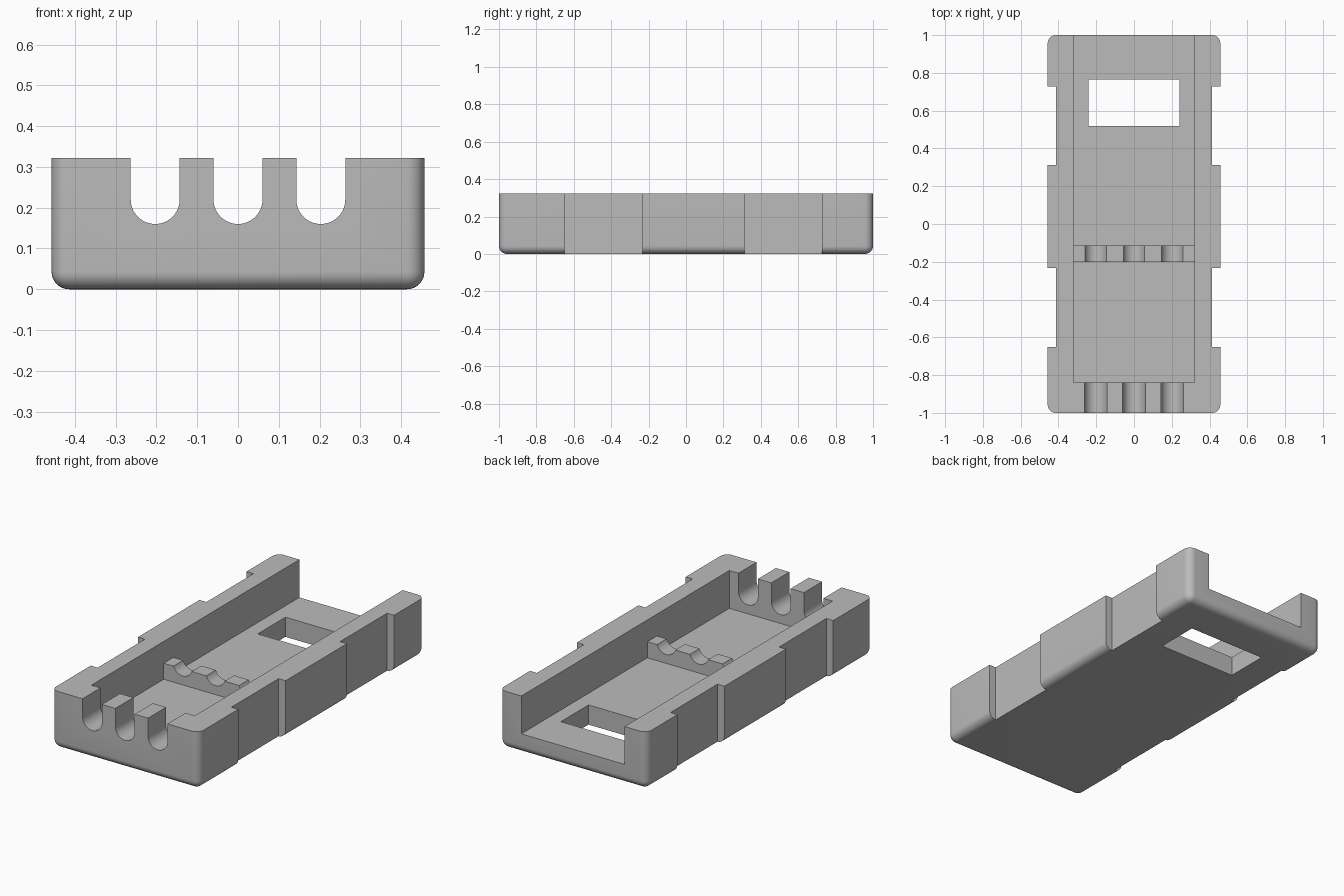
import bpy, bmesh, math
from mathutils import Matrix, Vector

if "Cube" in bpy.data.objects:
    bpy.data.objects.remove(bpy.data.objects["Cube"])

HALF_W, HEIGHT, FLOOR, RADIUS = 0.457, 0.322, 0.11, 0.043
SLOT_X, SLOT_R, SLOT_Z = (-0.203, 0, 0.203), 0.06, 0.22

grey = bpy.data.materials.new("light grey plastic")
grey.use_nodes = True
grey.diffuse_color = (0.5, 0.5, 0.5, 1)
grey.node_tree.nodes["Principled BSDF"].inputs["Base Color"].default_value = grey.diffuse_color


def finish(name, bm):
    mesh = bpy.data.meshes.new(name)
    bmesh.ops.recalc_face_normals(bm, faces=bm.faces)
    bm.to_mesh(mesh)
    bm.free()
    mesh.materials.append(grey)
    obj = bpy.data.objects.new(name, mesh)
    bpy.context.collection.objects.link(obj)
    return obj


def box_mesh(x, y, z):
    """Box spanning the given (low, high) pairs."""
    bm = bmesh.new()
    size = [b - a for a, b in (x, y, z)]
    mid = [(a + b) / 2 for a, b in (x, y, z)]
    bmesh.ops.create_cube(bm, size=1, matrix=Matrix.Translation(mid) @ Matrix.Diagonal((*size, 1)))
    return bm


def slot_mesh(x, y):
    """Round-bottomed, open-topped channel running along y."""
    bm = bmesh.new()
    arc = [(x + SLOT_R * math.cos(a), SLOT_Z + SLOT_R * math.sin(a))
           for a in (math.pi * (1 + i / 24) for i in range(25))]
    outline = [(x - SLOT_R, HEIGHT + 0.1)] + arc + [(x + SLOT_R, HEIGHT + 0.1)]
    face = bm.faces.new([bm.verts.new((px, y[0], pz)) for px, pz in outline])
    grown = bmesh.ops.extrude_face_region(bm, geom=[face])["geom"]
    verts = [g for g in grown if isinstance(g, bmesh.types.BMVert)]
    bmesh.ops.translate(bm, verts=verts, vec=Vector((0, y[1] - y[0], 0)))
    return bm


def cut(target, bm):
    cutter = finish("cutter", bm)
    cutter.hide_render = True
    mod = target.modifiers.new("cut", 'BOOLEAN')
    mod.operation, mod.solver, mod.object = 'DIFFERENCE', 'EXACT', cutter
    bpy.context.view_layer.objects.active = target
    bpy.ops.object.modifier_apply(modifier=mod.name)
    bpy.data.objects.remove(cutter)


# Outer shell: rounded at the upright corners and around the underside
bm = box_mesh((-HALF_W, HALF_W), (-1, 1), (0, HEIGHT))
edges = [e for e in bm.edges if min(v.co.z for v in e.verts) < 0.01]
bmesh.ops.bevel(bm, geom=edges, offset=RADIUS, segments=8, profile=0.5, affect='EDGES')
tray = finish("tray_body", bm)

# Open channel and window through the floor
cut(tray, box_mesh((-0.32, 0.32), (-0.84, 1.1), (FLOOR, 0.5)))
cut(tray, box_mesh((-0.242, 0.24), (0.52, 0.765), (-0.1, 0.2)))

# Shallow grip recesses on both sides
for side in (-1, 1):
    for y in ((-0.65, -0.232), (0.312, 0.728)):
        cut(tray, box_mesh(sorted((side * 0.414, side * 0.6)), y, (-0.1, 0.5)))

# Low ridge across the floor
ridge = finish("wire_rest", box_mesh((-0.32, 0.32), (-0.2, -0.115), (FLOOR, 0.2)))

# Wire slots in the front wall and matching scoops in the ridge
for x in SLOT_X:
    cut(tray, slot_mesh(x, (-1.1, -0.8)))
    cut(ridge, slot_mesh(x, (-0.3, 0)))

# Smooth the rounded parts, keep edges crisp
for obj in (tray, ridge):
    bpy.ops.object.select_all(action='DESELECT')
    obj.select_set(True)
    bpy.context.view_layer.objects.active = obj
    bpy.ops.object.shade_smooth_by_angle(angle=math.radians(30))
